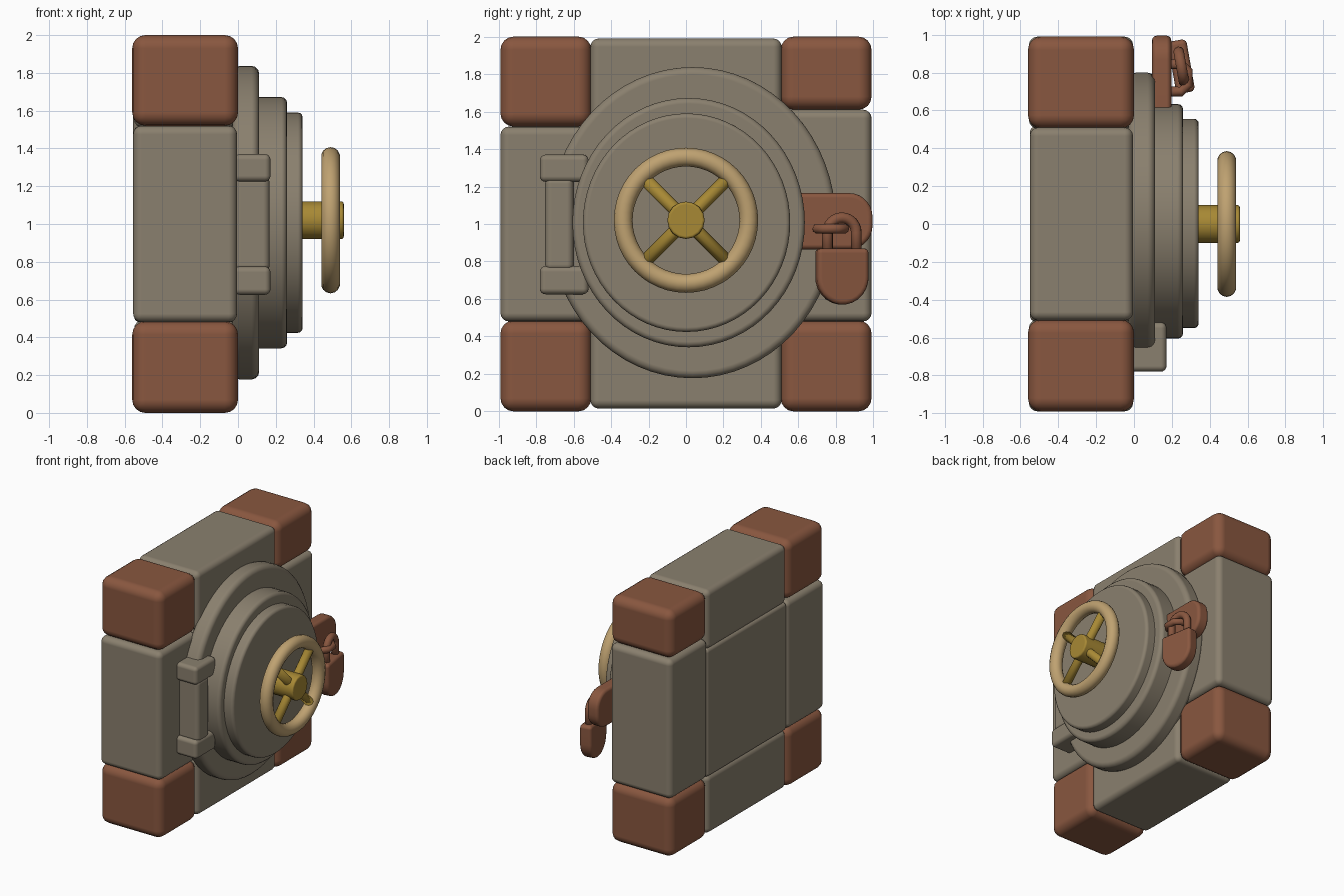
import bpy, bmesh, math
from mathutils import Matrix, Vector

if "Cube" in bpy.data.objects:
    bpy.data.objects.remove(bpy.data.objects["Cube"])


def mat(name, rgb):
    m = bpy.data.materials.new(name)
    m.diffuse_color = (*rgb, 1)
    m.use_nodes = True
    m.node_tree.nodes["Principled BSDF"].inputs["Base Color"].default_value = m.diffuse_color
    return m


STONE = mat("grey stone", (0.255, 0.216, 0.157))
RED = mat("rust red", (0.25, 0.095, 0.05))
GOLD = mat("dark gold", (0.39, 0.25, 0.035))
TAN = mat("pale brass", (0.52, 0.36, 0.165))


def finish(name, bm, m, bevel=0.0, angle=30, segments=4):
    bmesh.ops.recalc_face_normals(bm, faces=bm.faces)
    me = bpy.data.meshes.new(name)
    bm.to_mesh(me)
    bm.free()
    ob = bpy.data.objects.new(name, me)
    bpy.context.collection.objects.link(ob)
    me.materials.append(m)
    for p in me.polygons:
        p.use_smooth = True
    if bevel:
        b = ob.modifiers.new("round", 'BEVEL')
        b.width, b.segments, b.harden_normals = bevel, segments, True
        b.limit_method, b.angle_limit = 'ANGLE', math.radians(angle)
    return ob


def box(name, x, y, z, m, bevel):
    bm = bmesh.new()
    size = [b - a for a, b in (x, y, z)]
    mid = [(a + b) / 2 for a, b in (x, y, z)]
    bmesh.ops.create_cube(bm, size=1, matrix=Matrix.Translation(mid) @ Matrix.Diagonal((*size, 1)))
    return finish(name, bm, m, bevel)


def prism(name, pts, x0, x1, m, bevel):
    # y-z outline extruded along x
    bm = bmesh.new()
    f = bm.faces.new([bm.verts.new((x0, y, z)) for y, z in pts])
    r = bmesh.ops.extrude_face_region(bm, geom=[f])
    vs = [v for v in r["geom"] if isinstance(v, bmesh.types.BMVert)]
    bmesh.ops.translate(bm, verts=vs, vec=(x1 - x0, 0, 0))
    return finish(name, bm, m, bevel, 50, 3)


def ellipse(cy, cz, ry, rz, a0=0, a1=360, n=64):
    full = a1 - a0 == 360
    angs = [math.radians(a0 + (a1 - a0) * i / (n if full else n - 1)) for i in range(n)]
    return [(cy + ry * math.cos(a), cz + rz * math.sin(a)) for a in angs]


def tube(name, pts, r, m, closed=False, n=10):
    # round bar swept along a planar path
    pts = [Vector(p) for p in pts]
    k = len(pts)
    normal = (pts[k // 3] - pts[0]).cross(pts[2 * k // 3] - pts[0])
    normal = normal.normalized() if normal.length > 1e-6 else Vector((1, 0, 0))
    bm = bmesh.new()
    rings = []
    for i, p in enumerate(pts):
        a = pts[(i - 1) % k] if closed or i else p
        b = pts[(i + 1) % k] if closed or i < k - 1 else p
        side = (b - a).normalized().cross(normal)
        rings.append([bm.verts.new(p + r * (math.cos(t) * side + math.sin(t) * normal))
                      for t in (2 * math.pi * j / n for j in range(n))])
    for i in range(k if closed else k - 1):
        A, B = rings[i], rings[(i + 1) % k]
        for j in range(n):
            bm.faces.new((A[j], A[(j + 1) % n], B[(j + 1) % n], B[j]))
    if not closed:
        bm.faces.new(rings[0])
        bm.faces.new(rings[-1])
    return finish(name, bm, m)


# Body: corner blocks, beams between them and a centre block
X = (-0.56, 0.0)
for side, y, top in (("left", (-0.99, -0.505), 1.52), ("right", (0.505, 0.99), 1.61)):
    box(f"{side}_lower_corner", X, y, (0.0, 0.485), RED, 0.07)
    box(f"{side}_upper_corner", X, y, (top, 2.0), RED, 0.07)
    box(f"{side}_beam", (-0.555, -0.005), y, (0.48, top), STONE, 0.045)
box("bottom_beam", (-0.55, -0.005), (-0.51, 0.51), (0.015, 0.49), STONE, 0.045)
box("top_beam", (-0.55, -0.005), (-0.51, 0.51), (1.51, 1.99), STONE, 0.045)
box("centre_block", (-0.55, -0.005), (-0.515, 0.515), (0.48, 1.52), STONE, 0.03)

# Stepped round door
prism("door_frame_ring", ellipse(0.035, 1.007, 0.765, 0.83), -0.03, 0.112, STONE, 0.04)
prism("door_disc", ellipse(0.014, 1.007, 0.62, 0.665), 0.0, 0.26, STONE, 0.03)
prism("door_face", ellipse(0.003, 1.007, 0.553, 0.583), 0.2, 0.342, STONE, 0.025)

# Hinge
for name, z in (("lower", (0.625, 0.775)), ("upper", (1.225, 1.37))):
    box(f"{name}_hinge_knuckle", (-0.02, 0.172), (-0.78, -0.52), z, STONE, 0.03)
box("hinge_pin", (-0.02, 0.168), (-0.752, -0.6), (0.75, 1.25), STONE, 0.035)

# Hand wheel
CZ = 1.02
tube("wheel_rim", [(0.49, y, z) for y, z in ellipse(0, CZ, 0.335, 0.337, n=48)],
     0.05, TAN, True, 14)
for i in (0, 1):
    a = math.radians(45 + 90 * i)
    c, s = 0.32 * math.cos(a), 0.32 * math.sin(a)
    tube(f"wheel_spoke_{i + 1}", [(0.49, -c, CZ - s), (0.49, 0, CZ), (0.49, c, CZ + s)],
         0.035, GOLD)
prism("wheel_shaft", ellipse(0, CZ, 0.1, 0.1, n=16), 0.32, 0.54, GOLD, 0)
prism("wheel_hub_cap", ellipse(0, CZ, 0.1, 0.1, n=16), 0.5, 0.56, GOLD, 0.015)
for n in ("wheel_shaft", "wheel_hub_cap"):
    for p in bpy.data.objects[n].data.polygons:
        p.use_smooth = len(p.vertices) == 4
bpy.data.objects["wheel_hub_cap"].modifiers["round"].harden_normals = True

# Hasp plate and staple
plate = [(0.5, 0.865), (0.5, 1.165)] + ellipse(0.87, 1.04, 0.125, 0.125, 90, 0, 8) \
    + ellipse(0.87, 0.99, 0.125, 0.125, 0, -90, 8)
prism("hasp_plate", plate, 0.095, 0.197, RED, 0.025)
tube("hasp_staple", [(0.16, 0.70, 0.975), (0.25, 0.70, 0.975), (0.285, 0.735, 0.975),
                     (0.285, 0.81, 0.975), (0.25, 0.845, 0.975), (0.16, 0.845, 0.975)],
     0.026, RED)

# Padlock, turned slightly about the vertical
body = [(0.14, 0.8), (0.14, 0.87), (-0.14, 0.87), (-0.14, 0.72)] \
    + ellipse(0, 0.715, 0.14, 0.145, 190, 350, 12) + [(0.14, 0.72)]
lock = [prism("padlock_body", body, -0.05, 0.05, RED, 0.025),
        tube("padlock_shackle", [(0, 0.078, 0.82)]
             + [(0, y, z) for y, z in ellipse(0, 0.955, 0.078, 0.078, 0, 180, 13)]
             + [(0, -0.078, 0.82)], 0.029, RED)]
for ob in lock:
    ob.location = (0.25, 0.832, 0)
    ob.rotation_euler.z = math.radians(10)
